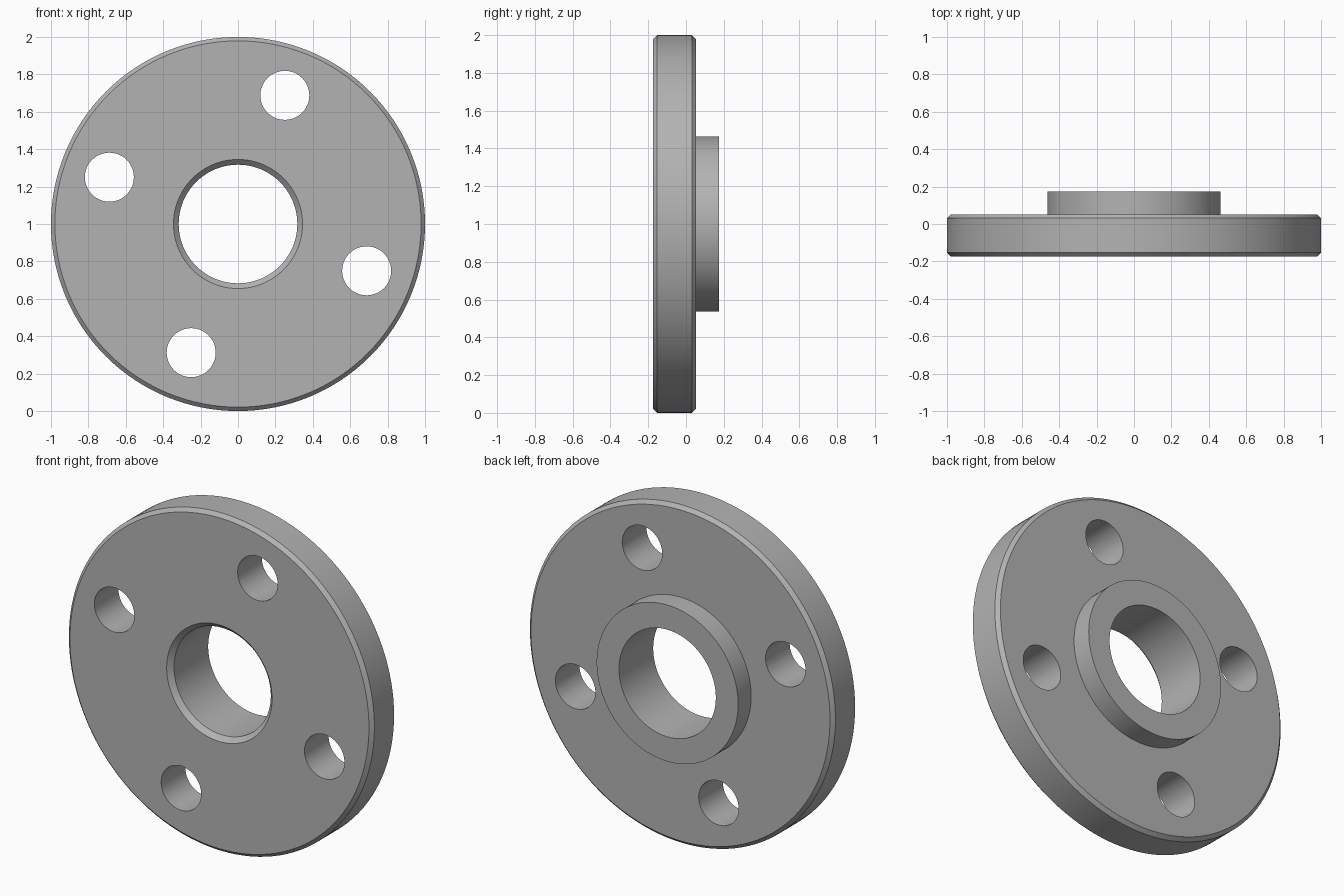
import bpy, bmesh, math
from mathutils import Matrix, Vector

cube = bpy.data.objects.get("Cube")
if cube:
    bpy.data.objects.remove(cube, do_unlink=True)

# Plain grey metal
steel = bpy.data.materials.new("grey_steel")
steel.use_nodes = True
grey = (0.45, 0.45, 0.45, 1)
steel.diffuse_color = grey
steel.node_tree.nodes["Principled BSDF"].inputs["Base Color"].default_value = grey

CENTRE = Vector((0, 0, 1))
FRONT, FACE, BACK = -0.174, 0.052, 0.174   # flange front, flange back, hub end
BEVEL = 0.021


def add_object(name, bm):
    bmesh.ops.recalc_face_normals(bm, faces=bm.faces)
    mesh = bpy.data.meshes.new(name)
    bm.to_mesh(mesh)
    bm.free()
    mesh.materials.append(steel)
    obj = bpy.data.objects.new(name, mesh)
    bpy.context.collection.objects.link(obj)
    return obj


def lathe(name, profile, steps):
    """Revolve a closed (radius, y) profile about the y axis."""
    bm = bmesh.new()
    verts = [bm.verts.new(CENTRE + Vector((r, y, 0))) for r, y in profile]
    edges = [bm.edges.new((v, verts[i - 1])) for i, v in enumerate(verts)]
    bmesh.ops.spin(bm, geom=verts + edges, cent=CENTRE, axis=(0, 1, 0),
                   angle=math.tau, steps=steps, use_merge=True)
    bmesh.ops.remove_doubles(bm, verts=bm.verts, dist=1e-5)
    return add_object(name, bm)


# Flange, raised rear hub and chamfered bore in one profile
flange = lathe("flange", [
    (0.345, FRONT), (1 - BEVEL, FRONT), (1, FRONT + BEVEL),
    (1, FACE - BEVEL), (1 - BEVEL, FACE), (0.463, FACE),
    (0.463, BACK), (0.317, BACK), (0.317, FRONT + 0.028)], 128)

# Four bolt holes on a circle
bm = bmesh.new()
for i in range(4):
    a = math.radians(70 + 90 * i)
    place = CENTRE + 0.732 * Vector((math.cos(a), 0, math.sin(a)))
    bmesh.ops.create_cone(bm, cap_ends=True, segments=48, radius1=0.131,
                          radius2=0.131, depth=1,
                          matrix=Matrix.Translation(place) @ Matrix.Rotation(math.pi / 2, 4, 'X'))
cutter = add_object("bolt_hole_cutter", bm)
cutter.hide_render = True

cut = flange.modifiers.new("bolt_holes", 'BOOLEAN')
cut.operation, cut.solver, cut.object = 'DIFFERENCE', 'EXACT', cutter
bpy.ops.object.select_all(action='DESELECT')
flange.select_set(True)
bpy.context.view_layer.objects.active = flange
bpy.ops.object.modifier_apply(modifier=cut.name)
bpy.data.objects.remove(cutter, do_unlink=True)
bpy.ops.object.shade_smooth_by_angle(angle=math.radians(30))
